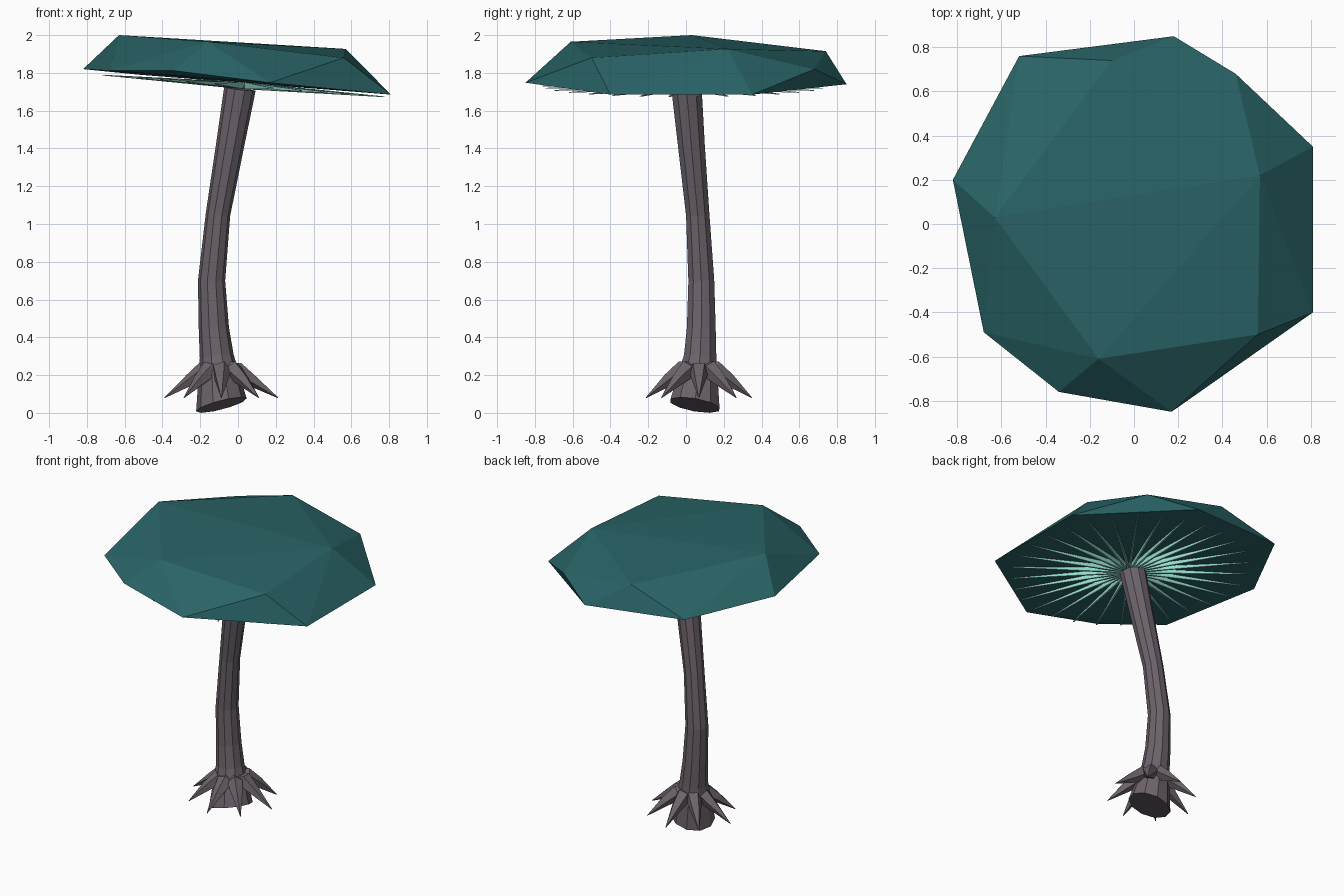
import bpy, bmesh, math
from mathutils import Vector

if "Cube" in bpy.data.objects:
    bpy.data.objects.remove(bpy.data.objects["Cube"])


def material(name, rgb):
    m = bpy.data.materials.new(name)
    m.diffuse_color = (*rgb, 1)
    m.use_nodes = True
    m.node_tree.nodes["Principled BSDF"].inputs["Base Color"].default_value = m.diffuse_color
    return m


CAP = material("dark teal", (0.022, 0.125, 0.133))
STEM = material("grey mauve", (0.150, 0.125, 0.147))
GILL = material("pale mint", (0.30, 0.72, 0.62))


def finish(bm, name, mat):
    bmesh.ops.recalc_face_normals(bm, faces=bm.faces)
    me = bpy.data.meshes.new(name)
    bm.to_mesh(me)
    bm.free()
    me.materials.append(mat)
    ob = bpy.data.objects.new(name, me)
    bpy.context.collection.objects.link(ob)
    return ob


def tube(bm, rings, sides):
    """Skin circles given as (centre, radius, normal), capped at both ends."""
    loops = []
    for c, r, n in rings:
        q = Vector((0, 0, 1)).rotation_difference(Vector(n).normalized())
        loops.append([bm.verts.new(Vector(c) + q @ Vector(
            (r * math.cos(t), r * math.sin(t), 0)))
            for t in (math.tau * i / sides for i in range(sides))])
    for a, b in zip(loops, loops[1:]):
        for i in range(sides):
            j = (i + 1) % sides
            bm.faces.new((a[i], a[j], b[j], b[i]))
    bm.faces.new(loops[0])
    bm.faces.new(loops[-1])


# Cap: faceted tilted slab, hull of a rim and a smaller crown
rim = [(.81, -.40, 1.685), (.81, .35, 1.685), (.18, .85, 1.74),
       (-.52, .76, 1.79), (-.82, .20, 1.82), (-.68, -.49, 1.812),
       (-.34, -.76, 1.812), (.17, -.85, 1.748)]
crown = [(-.63, .03, 2.0), (-.16, -.61, 1.965), (.56, -.50, 1.88),
         (.57, .22, 1.927), (.46, .68, 1.82), (-.10, .74, 1.915)]
bm = bmesh.new()
for p in rim + crown:
    bm.verts.new(p)
bmesh.ops.convex_hull(bm, input=bm.verts)
finish(bm, "cap", CAP)

# Stem: curved tapering trunk with a tilted flat foot
bm = bmesh.new()
tube(bm, [((-.088, .047, .042), .138, (-.26, .18, 1)),
          ((-.113, .075, .30), .090, (-.12, .06, 1)),
          ((-.128, .081, .45), .080, (-.06, .02, 1)),
          ((-.140, .081, .70), .072, (0, -.03, 1)),
          ((-.106, .062, 1.05), .065, (.14, -.07, 1)),
          ((-.045, .030, 1.40), .074, (.18, -.09, 1)),
          ((.010, .003, 1.715), .084, (.12, -.05, 1))], 10)
finish(bm, "stem", STEM)

# Root spikes: ring of curved thorns around the foot
bm = bmesh.new()
centre = Vector((-.088, .068, 0))
for k in range(8):
    a = math.tau * k / 8
    d = Vector((math.cos(a), math.sin(a), 0))
    reach = .30 if k % 4 == 0 else .28
    path = [(.03, .225, .045), (.09, .225, .052), (.16, .175, .036),
            (reach, .08, .002)]
    tube(bm, [(centre + d * r + Vector((0, 0, z)), w,
               d + Vector((0, 0, s)))
              for (r, z, w), s in zip(path, (0, -.35, -.75, -.75))], 5)
finish(bm, "root_spikes", STEM)

# Gills: thin upright blades fanned under the cap
bm = bmesh.new()
hub = Vector((.03, -.01, 0))
COUNT = 30
for k in range(COUNT):
    a = math.tau * (k + .5) / COUNT
    d = Vector((math.cos(a), math.sin(a), 0))
    side = Vector((-d.y, d.x, 0))
    ends = []
    for r, w, h in ((.06, .006, .036), (.75, .004, .004)):
        p = hub + d * r
        p.z = 1.731 - .077 * p.x - (.014 if r < .1 else 0)
        ends.append([bm.verts.new(p + side * s * w + Vector((0, 0, z)))
                     for s, z in ((-1, 0), (1, 0), (1, h), (-1, h))])
    i, o = ends
    for n in range(4):
        m = (n + 1) % 4
        bm.faces.new((i[n], i[m], o[m], o[n]))
    bm.faces.new(i)
    bm.faces.new(o)
finish(bm, "gills", GILL)
